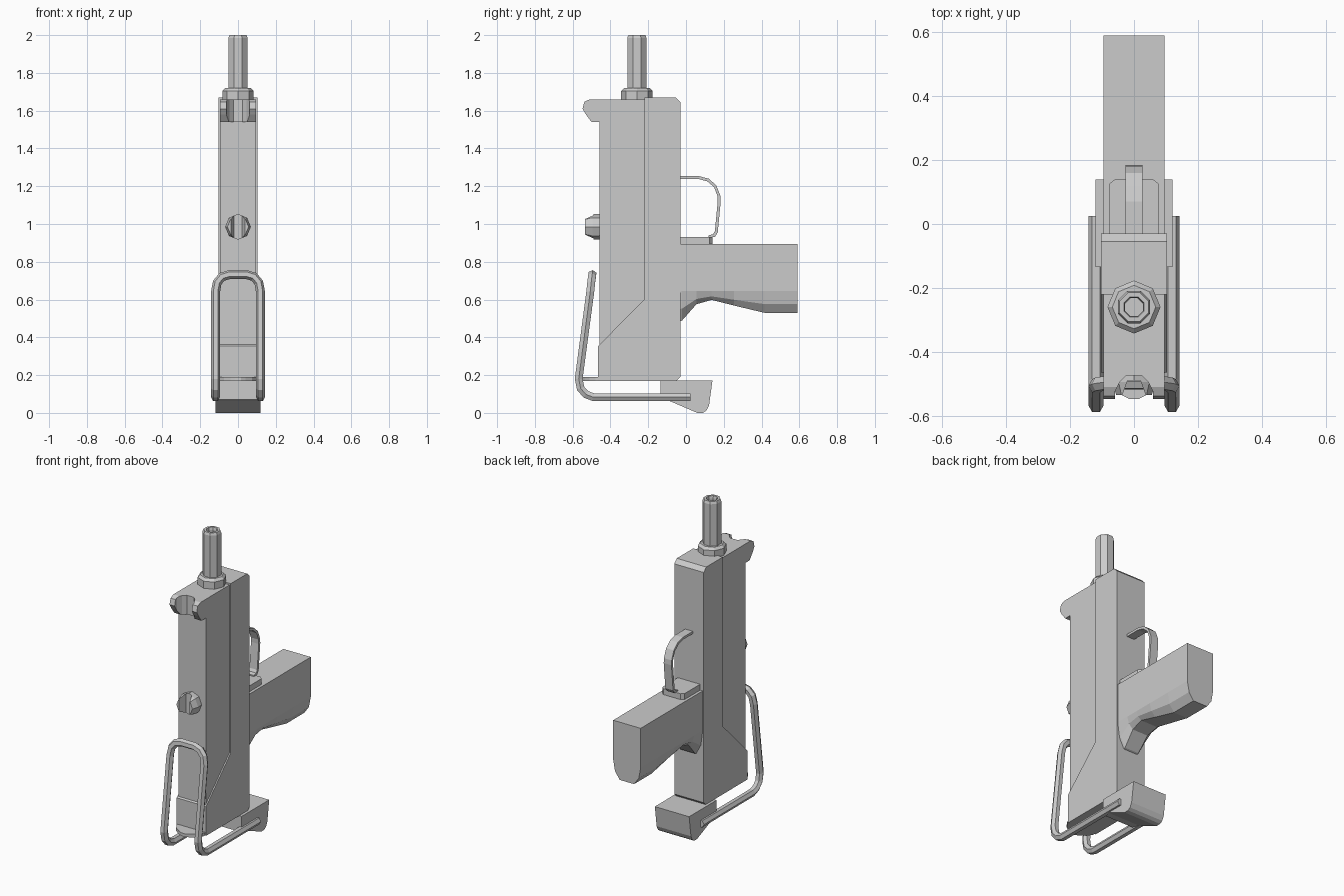
import bpy, bmesh, math

if "Cube" in bpy.data.objects:
    bpy.data.objects.remove(bpy.data.objects["Cube"])


def finish(name, bm):
    bmesh.ops.recalc_face_normals(bm, faces=bm.faces)
    mesh = bpy.data.meshes.new(name)
    bm.to_mesh(mesh)
    bm.free()
    ob = bpy.data.objects.new(name, mesh)
    bpy.context.collection.objects.link(ob)
    return ob


def loft(name, rings, closed=False):
    """Bridge equal-sized rings; cap the ends, or join last to first."""
    bm = bmesh.new()
    rows = [[bm.verts.new(p) for p in ring] for ring in rings]
    n = len(rows[0])
    pairs = list(zip(rows, rows[1:]))
    if closed:
        pairs.append((rows[-1], rows[0]))
    for a, b in pairs:
        for i in range(n):
            j = (i + 1) % n
            bm.faces.new((a[i], a[j], b[j], b[i]))
    if not closed:
        bm.faces.new(rows[0])
        bm.faces.new(rows[-1])
    return finish(name, bm)


def side_prism(name, pts, half):
    """Extrude a (y, z) outline across x."""
    return loft(name, [[(x, y, z) for y, z in pts] for x in (-half, half)])


def plan_prism(name, half_pts, z0, z1):
    """Extrude a (x, y) half outline, mirrored in x, along z."""
    pts = half_pts + [(-x, y) for x, y in reversed(half_pts)]
    return loft(name, [[(x, y, z) for x, y in pts] for z in (z0, z1)])


def octagon(r, turn=0.0):
    return [(r * math.cos(turn + i * math.pi / 4), r * math.sin(turn + i * math.pi / 4)) for i in range(8)]


def cut(ob, cutter):
    cutter.hide_render = True
    cutter.hide_viewport = True
    m = ob.modifiers.new("cut", 'BOOLEAN')
    m.operation = 'DIFFERENCE'
    m.object = cutter
    m.solver = 'EXACT'


# Body: wider rear shell with a diagonal lower step, and narrower front shell
side_prism("rear_shell", [(-.22, 1.67), (-.055, 1.67), (-.03, 1.645), (-.03, .19), (-.05, .17),
                          (-.465, .17), (-.465, .355), (-.22, .6)], .103)
front = side_prism("front_shell", [(-.2, 1.66), (-.51, 1.66), (-.538, 1.647), (-.548, 1.61),
                                   (-.53, 1.58), (-.5, 1.54), (-.457, 1.54), (-.457, .3), (-.2, .3)], .095)
cut(front, plan_prism("sight_notch_cutter", [(.06, -.6), (.06, -.525), (.045, -.495), (.025, -.475)],
                      1.5, 1.7))

# Barrel with recessed bore, and its nut
barrel = [(.055, 1.6), (.055, 1.985), (.049, 2.0), (.034, 2.0), (.03, 1.985), (.03, 1.7)]
loft("barrel", [[(x, y - .26, z) for x, y in octagon(r, math.pi / 8)] for r, z in barrel])
loft("barrel_nut", [[(x, y - .26, z) for x, y in octagon(r)]
                    for r, z in [(.083, 1.64), (.083, 1.705), (.068, 1.72)]])

# Slotted knob on the front face
knob = loft("cocking_knob", [[(x, y, .985 + z) for x, z in octagon(r)]
                             for r, y in [(.066, -.44), (.068, -.495), (.056, -.535)]])
cut(knob, plan_prism("knob_slot_cutter", [(.042, -.55), (.02, -.49)], .85, 1.12))

# Grip: sections along y with a tapered lower edge
grip_sections = [(-.04, .48, .05), (-.02, .49, .05), (.055, .575, .055), (.135, .598, .06),
                 (.255, .568, .055), (.415, .53, .05), (.59, .53, .05)]
loft("grip", [[(-.096, y, .895), (-.096, y, .645), (-.083, y, .645 - (.645 - zb) * .6), (-w, y, zb),
               (w, y, zb), (.083, y, .645 - (.645 - zb) * .6), (.096, y, .645), (.096, y, .895)]
              for y, zb, w in grip_sections])

# Trigger guard strap and the plate it lands on
plan_prism("guard_plate", [(.078, -.04), (.078, .125), (.06, .14)], .88, .932)
outer = [(-.04, 1.253), (.07, 1.253), (.12, 1.24), (.16, 1.205), (.182, 1.15), (.184, 1.12),
         (.168, .955), (.153, .932), (.12, .927)]
inner = [(-.04, 1.238), (.067, 1.238), (.112, 1.226), (.148, 1.196), (.167, 1.148), (.168, 1.12),
         (.153, .962), (.143, .946), (.12, .94)]
side_prism("trigger_guard", outer + inner[::-1], .027)

# Butt block under the body
side_prism("butt_block", [(-.135, .171), (.14, .171), (.122, .04), (.108, .012), (.09, 0), (.06, 0),
                          (-.085, .062), (-.135, .07)], .12)

# Small rounded tab at the lower front
plan_prism("front_tab", [(.098, -.45), (.095, -.48), (.075, -.51), (.04, -.535), (.015, -.548)], .17, .19)

# Folded wire stock: one bent rod, mirrored across x
half_path = [(.119, .025, .083), (.119, -.49, .083), (.119, -.53, .098), (.119, -.558, .13),
             (.119, -.568, .18), (.119, -.507, .64), (.11, -.502, .69), (.085, -.498, .72),
             (.045, -.496, .732)]
path = half_path + [(-x, y, z) for x, y, z in reversed(half_path)]
curve = bpy.data.curves.new("wire_stock", 'CURVE')
curve.dimensions = '3D'
curve.bevel_depth = .024
curve.bevel_resolution = 1
curve.use_fill_caps = True
spline = curve.splines.new('POLY')
spline.points.add(len(path) - 1)
for p, co in zip(spline.points, path):
    p.co = (*co, 1)
spline.use_smooth = False
bpy.context.collection.objects.link(bpy.data.objects.new("wire_stock", curve))
